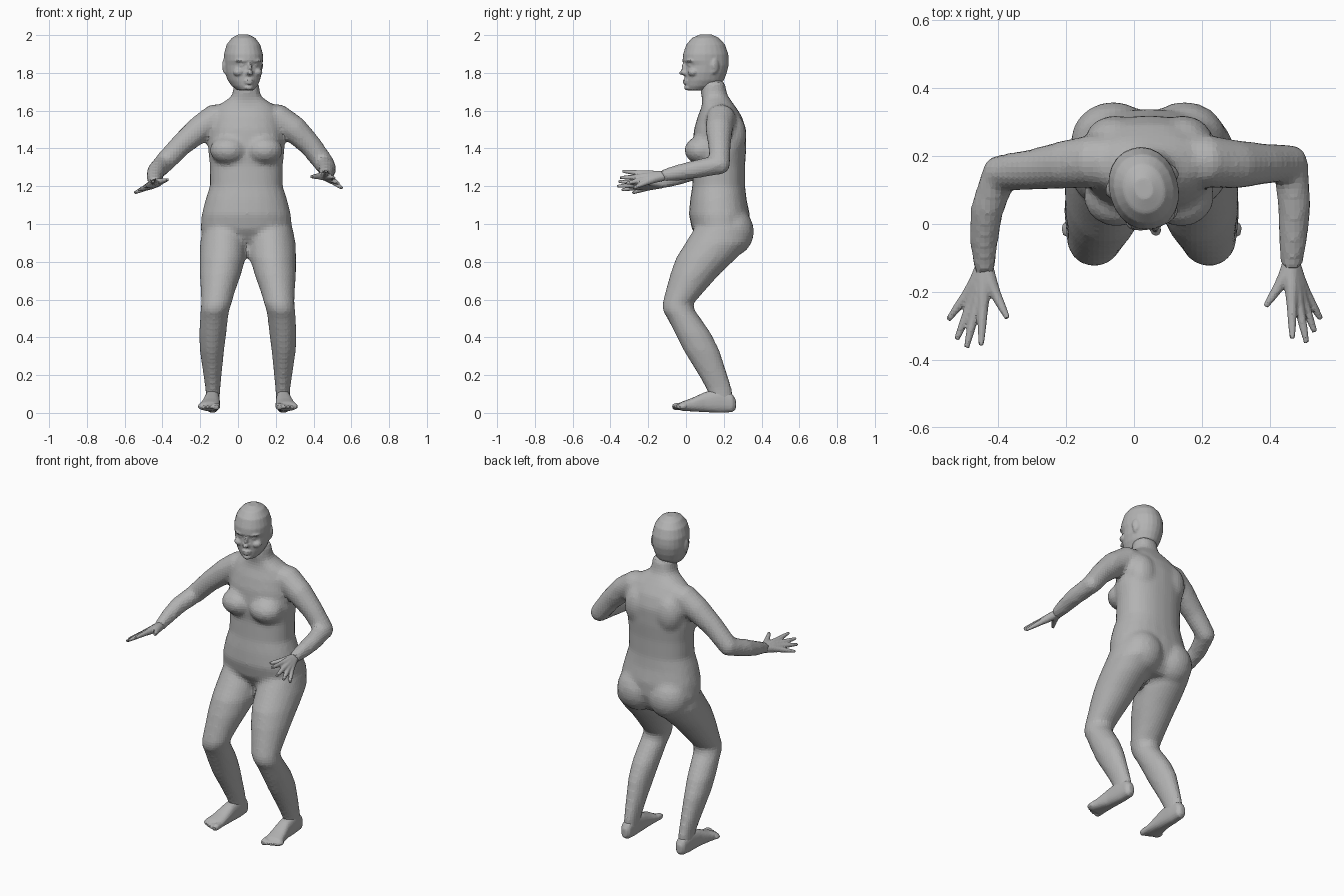
import bpy
import bmesh
from math import cos, sin, pi, copysign
from mathutils import Vector, Matrix

cube = bpy.data.objects.get("Cube")
if cube:
    bpy.data.objects.remove(cube, do_unlink=True)

skin = bpy.data.materials.new("plain grey")
skin.use_nodes = True
GREY = (0.45, 0.45, 0.45, 1)
skin.diffuse_color = GREY
skin.node_tree.nodes["Principled BSDF"].inputs["Base Color"].default_value = GREY

X, Y, Z = Vector((1, 0, 0)), Vector((0, 1, 0)), Vector((0, 0, 1))
MID = 0.052   # mirror line of the legs
CHEST = 0.044  # mirror line of the torso


def ring(center, u, v, power=1.0, n=24):
    """Closed superellipse with half axes u and v."""
    points = []
    for i in range(n):
        a = 2 * pi * i / n
        c, s = cos(a), sin(a)
        points.append(Vector(center) + u * copysign(abs(c) ** power, c)
                      + v * copysign(abs(s) ** power, s))
    return points


def loft(bm, rings):
    """Skin a row of rings and cap both ends."""
    rows = [[bm.verts.new(p) for p in r] for r in rings]
    n = len(rows[0])
    for a, b in zip(rows, rows[1:]):
        for i in range(n):
            j = (i + 1) % n
            bm.faces.new((a[i], a[j], b[j], b[i]))
    bm.faces.new(rows[0])
    bm.faces.new(rows[-1])


def slices(bm, table, power=1.0, pad=0.003):
    """Loft level slices given as z, x centre, half width, front y, back y."""
    loft(bm, [ring((cx, (y0 + y1) / 2, z), X * (hx + pad),
                   Y * ((y1 - y0) / 2 + pad), power)
              for z, cx, hx, y0, y1 in table])


def tube(bm, points, radii, n=16):
    """Round tube with its own radius at each point."""
    pts = [Vector(p) for p in points]
    rings = []
    for i, p in enumerate(pts):
        t = (pts[min(i + 1, len(pts) - 1)] - pts[max(i - 1, 0)]).normalized()
        u = t.cross(Z if abs(t.z) < 0.9 else X).normalized()
        rings.append(ring(p, u * radii[i], t.cross(u) * radii[i], n=n))
    loft(bm, rings)


def ball(bm, center, size, turn=0.0):
    m = Matrix.Translation(center) @ Matrix.Rotation(turn, 4, "Z") @ Matrix.Diagonal((*size, 1))
    bmesh.ops.create_uvsphere(bm, u_segments=20, v_segments=12, radius=1, matrix=m)


def finish(name, bm, voxel, smooth):
    """Fuse the overlapping shapes into one skin."""
    bmesh.ops.recalc_face_normals(bm, faces=bm.faces)
    mesh = bpy.data.meshes.new(name)
    bm.to_mesh(mesh)
    bm.free()
    mesh.materials.append(skin)
    ob = bpy.data.objects.new(name, mesh)
    bpy.context.collection.objects.link(ob)
    fuse = ob.modifiers.new("Fuse", "REMESH")
    fuse.mode = "VOXEL"
    fuse.voxel_size = voxel
    soften = ob.modifiers.new("Soften", "SMOOTH")
    soften.factor = 0.5
    soften.iterations = smooth
    return ob


# Torso and neck: z, half width, front y, back y
body = bmesh.new()
torso = [(1.76, .062, .085, .2), (1.7, .068, .08, .212), (1.675, .076, .085, .22),
         (1.655, .105, .09, .235), (1.62, .155, .085, .26), (1.57, .175, .065, .293),
         (1.5, .19, .045, .316), (1.4, .2, .035, .316), (1.31, .19, .042, .31),
         (1.2, .19, .036, .31), (1.13, .213, .025, .318), (1.05, .233, .018, .335),
         (.97, .24, .035, .335), (.9, .21, .08, .31), (.85, .12, .13, .27)]
slices(body, [(z, CHEST, hx, y0, y1) for z, hx, y0, y1 in torso], 0.88)
for side in (-1, 1):
    ball(body, (CHEST + side * .095, .08, 1.39), (.098, .088, .075))   # breast
    ball(body, (CHEST + side * .105, .245, .96), (.125, .115, .13))    # buttock
    ball(body, (CHEST + side * .1, .24, 1.47), (.09, .08, .12))        # shoulder blade

# Legs: z, distance from mirror line, half width, front y, back y
leg = [(.98, .124, .11, .05, .33), (.9, .128, .122, 0, .335), (.82, .134, .119, -.05, .265),
       (.735, .145, .107, -.08, .175), (.645, .158, .088, -.105, .095),
       (.577, .167, .077, -.122, .035), (.54, .175, .073, -.12, .045),
       (.5, .179, .071, -.095, .075), (.42, .186, .069, -.055, .13),
       (.33, .19, .061, -.01, .175), (.2, .187, .045, .07, .217),
       (.127, .185, .036, .11, .24), (.05, .186, .033, .14, .25)]
for side in (-1, 1):
    slices(body, [(z, MID + side * d, hx, y0, y1) for z, d, hx, y0, y1 in leg])

# Arms from shoulder through elbow to wrist
right_wrist, left_wrist = Vector((-.44, -.14, 1.215)), Vector((.463, -.13, 1.255))
ARM_RADII = (.075, .078, .072, .06, .054)
FOREARM_RADII = (.052, .049, .042, .031)
right_elbow, left_elbow = (-.395, .15, 1.32), (.46, .18, 1.315)
tube(body, [(-.06, .19, 1.56), (-.12, .185, 1.56), (-.2, .175, 1.505), (-.3, .16, 1.42),
            right_elbow], ARM_RADII)
tube(body, [(.14, .19, 1.56), (.21, .185, 1.56), (.3, .175, 1.5), (.385, .177, 1.415),
            left_elbow], ARM_RADII)
tube(body, [right_elbow, (-.433, .04, 1.28), (-.442, -.05, 1.245), right_wrist], FOREARM_RADII)
tube(body, [left_elbow, (.472, .05, 1.29), (.468, -.05, 1.27), left_wrist], FOREARM_RADII)
for elbow in (right_elbow, left_elbow):
    ball(body, elbow, (.053, .053, .053))
finish("body", body, 0.016, 3)

# Hands: finger tips from little finger to thumb
hands = {
    "right_hand": (right_wrist, [(-.547, -.282, 1.165), (-.522, -.34, 1.18), (-.493, -.364, 1.2),
                                 (-.45, -.358, 1.225), (-.372, -.278, 1.235)]),
    "left_hand": (left_wrist, [(.55, -.28, 1.19), (.532, -.318, 1.215), (.508, -.35, 1.245),
                               (.466, -.338, 1.28), (.387, -.243, 1.25)]),
}
for name, (wrist, tips) in hands.items():
    bm = bmesh.new()
    for tip in tips:
        tip = Vector(tip)
        path = [wrist + Y * .02] + [wrist.lerp(tip, f) for f in (.25, .5, .8, 1)]
        tube(bm, path, (.025, .022, .016, .012, .008), n=12)
    finish(name, bm, 0.005, 2)

# Feet: y, distance from mirror line, half width, top, sole
foot = [(.264, .186, .016, .07, .02), (.245, .186, .032, .1, .004), (.18, .187, .038, .13, 0),
        (.1, .19, .042, .11, .004), (.03, .197, .05, .078, .008), (-.02, .204, .057, .06, .011),
        (-.036, .205, .054, .05, .016)]
for name, side in (("right_foot", -1), ("left_foot", 1)):
    bm = bmesh.new()
    loft(bm, [ring((MID + side * d, y, (top + sole) / 2), X * hx, Z * ((top - sole) / 2), 0.8)
              for y, d, hx, top, sole in foot])
    for i in range(5):
        x = MID + side * (.166 + .0215 * i + (.004 if i else 0))
        r = .02 if i == 0 else .0135 - .0008 * i
        end = -.072 + .0025 * i * i
        tube(bm, [(x, .0, .036), (x, end + .02, .034), (x, end, .03)], (r, r, r * .7), n=12)
    finish(name, bm, 0.0065, 2)

# Head, facing forward at its own origin: z, half width, front y, back y
head = bmesh.new()
skull = [(2.003, .025, -.025, .035), (1.985, .06, -.068, .075), (1.95, .086, -.098, .106),
         (1.9, .1, -.115, .124), (1.865, .1, -.118, .127), (1.842, .099, -.106, .126),
         (1.8, .094, -.109, .116), (1.76, .082, -.107, .1), (1.73, .064, -.104, .07),
         (1.708, .04, -.096, .02)]
slices(head, [(z, 0, hx, y0, y1) for z, hx, y0, y1 in skull], 0.95, 0.001)
ball(head, (0, -.116, 1.8), (.018, .026, .013))       # nose tip
ball(head, (0, -.108, 1.825), (.012, .021, .034))     # nose bridge
ball(head, (0, -.106, 1.76), (.027, .014, .007))      # upper lip
ball(head, (0, -.106, 1.746), (.023, .014, .007))     # lower lip
ball(head, (0, -.096, 1.722), (.024, .017, .015))     # chin
for side in (-1, 1):
    ball(head, (side * .04, -.096, 1.864), (.034, .018, .009), side * .3)    # brow
    ball(head, (side * .036, -.09, 1.841), (.017, .015, .009), side * .3)    # eye
    ball(head, (side * .05, -.078, 1.803), (.03, .03, .022))                 # cheek
    ball(head, (side * .1, .03, 1.838), (.009, .022, .036), side * .35)      # ear
    ball(head, (side * .097, .022, 1.808), (.008, .012, .014))               # ear lobe
head_ob = finish("head", head, 0.0065, 2)
head_ob.location = (.03, .1, 0)
head_ob.rotation_euler.z = 0.28
